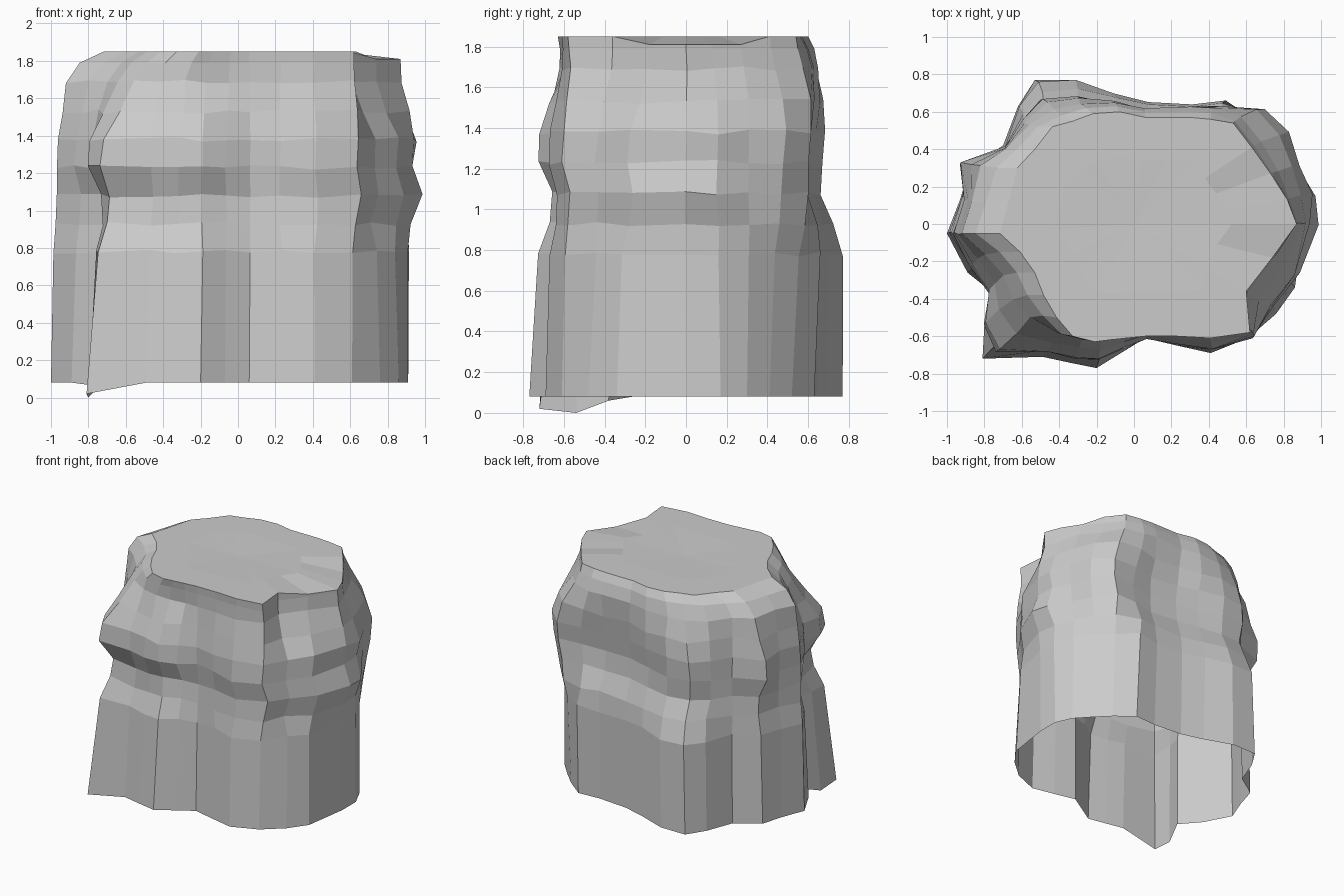
import bpy, bmesh, random
random.seed(4)

# plan outlines, clockwise from the right: foot of the rock and its shoulder
FOOT = [(.91,0),(.86,-.34),(.76,-.48),(.61,-.61),(.41,-.69),(.23,-.65),(.06,-.61),
        (-.07,-.69),(-.2,-.77),(-.35,-.74),(-.49,-.71),(-.81,-.72),(-.8,-.54),
        (-.74,-.38),(-.89,-.26),(-1,-.05),(-.93,.13),(-.88,.3),(-.7,.42),(-.62,.63),
        (-.53,.77),(-.32,.77),(-.1,.69),(.08,.64),(.32,.62),(.5,.63),(.64,.52),
        (.75,.41),(.85,.3),(.91,.17)]
SHOULDER = [(.87,0),(.74,-.18),(.6,-.36),(.62,-.58),(.41,-.61),(.23,-.6),(.06,-.6),
        (-.05,-.61),(-.17,-.62),(-.27,-.63),(-.42,-.6),(-.53,-.5),(-.62,-.38),
        (-.68,-.26),(-.78,-.15),(-.92,-.05),(-.86,.12),(-.8,.3),(-.68,.4),(-.56,.52),
        (-.42,.6),(-.28,.64),(-.1,.65),(.06,.62),(.3,.62),(.41,.61),(.53,.54),
        (.63,.41),(.73,.27),(.82,.13)]

# height, blend to shoulder, bulge at front / back / right, left squeeze,
# lump strength on the left and on the right
RINGS = [(.08,0,0,0,0,1,0,0), (.78,.2,-.02,.02,.01,1,0,.25),
         (.93,.4,-.04,.0,.03,1,0,.6), (1.08,.45,-.04,-.05,.09,1,.1,.75),
         (1.23,.32,.01,-.06,.03,1,.8,.85), (1.38,.4,.01,-.04,.05,1,.9,1),
         (1.53,.68,-.0,-.01,.03,1,.6,.9), (1.69,.95,-.02,-.0,.0,1,.2,.4),
         (1.79,1,-.01,-.02,0,.92,0,.1), (1.85,1,0,-.05,0,.78,0,0)]
FLAP = {11: .02, 12: 0, 13: .06}   # ragged lower edge of the front-left flap
LUMPS = {11: .04, 12: .1, 13: .1, 14: .03, 17: .1, 25: .05, 26: .17, 27: .19, 28: .1, 29: .03}

bm = bmesh.new()
loops = []
for r, (z, t, front, back, right, squeeze, lump_l, lump_r) in enumerate(RINGS):
    ring = []
    for i, (a, b) in enumerate(zip(FOOT, SHOULDER)):
        x, y = a[0]+(b[0]-a[0])*t, a[1]+(b[1]-a[1])*t
        if x > .3 and y < .25:
            x += right * (x-.3)/.6
        if x < 0:
            x *= squeeze
        y += -front * (.5 if x > 0 else 1) if y < -.45 else back if y > .55 else 0
        grow = 1 + LUMPS.get(i, 0) * (lump_r if x > 0 else lump_l)
        x, y = x*grow, y*grow
        h = FLAP.get(i, z) if r == 0 else z
        if 0 < r < 8:
            x += random.uniform(-.008, .008)
            y += random.uniform(-.008, .008)
            h += random.uniform(-.012, .012)
        if r == len(RINGS)-1 and x > .7:
            h -= .04
        ring.append(bm.verts.new((max(-1, min(1, x)), y, h)))
    loops.append(ring)

# flat top: inset ring and centre cap
loops.append([bm.verts.new((v.co.x*.6, v.co.y*.6, 1.85)) for v in loops[-1]])
n = len(FOOT)
for lo, hi in zip(loops, loops[1:]):
    for i in range(n):
        j = (i+1) % n
        bm.faces.new((lo[j], lo[i], hi[i], hi[j]))
centre = bm.verts.new((0, 0, 1.84))
for i in range(n):
    bm.faces.new((loops[-1][(i+1) % n], loops[-1][i], centre))

mesh = bpy.data.meshes.new("cliff_rock")
bm.to_mesh(mesh)
bm.free()
bpy.context.collection.objects.link(bpy.data.objects.new("cliff_rock", mesh))
